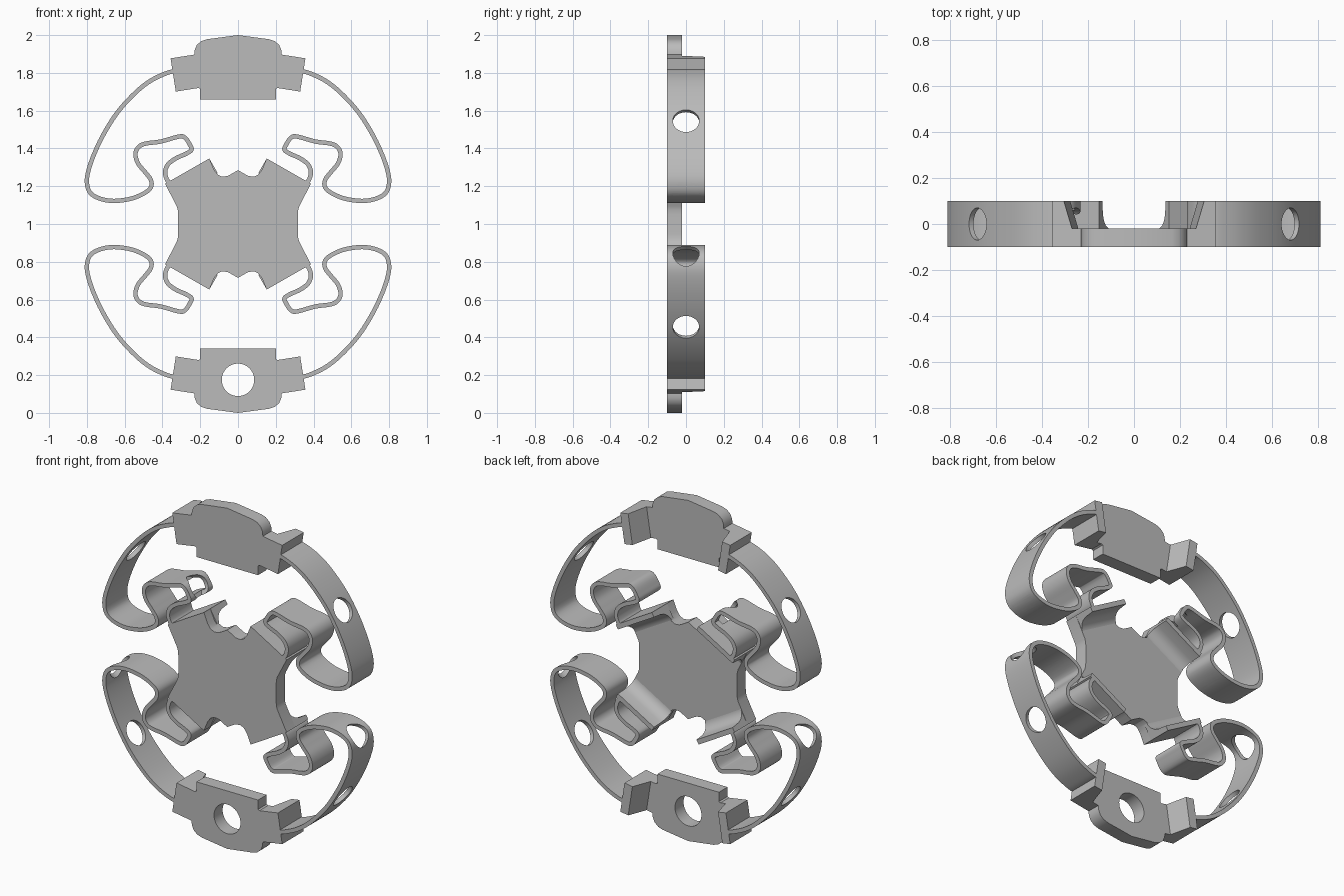
import bpy, bmesh, math
from mathutils import Vector

if "Cube" in bpy.data.objects:
    bpy.data.objects.remove(bpy.data.objects["Cube"])

grey = bpy.data.materials.new("plain_grey")
grey.diffuse_color = (0.5, 0.5, 0.5, 1)
grey.use_nodes = True
grey.node_tree.nodes["Principled BSDF"].inputs["Base Color"].default_value = grey.diffuse_color


def finish(name, bm):
    bmesh.ops.recalc_face_normals(bm, faces=bm.faces)
    me = bpy.data.meshes.new(name)
    bm.to_mesh(me)
    bm.free()
    me.materials.append(grey)
    ob = bpy.data.objects.new(name, me)
    bpy.context.collection.objects.link(ob)
    return ob


def prism(name, ring, offset):
    """Solid made by sweeping a closed 3D ring along an offset."""
    bm = bmesh.new()
    a = [bm.verts.new(p) for p in ring]
    b = [bm.verts.new(Vector(p) + Vector(offset)) for p in ring]
    bm.faces.new(a)
    bm.faces.new(b[::-1])
    for i in range(len(a)):
        j = (i + 1) % len(a)
        bm.faces.new((a[i], b[i], b[j], a[j]))
    return finish(name, bm)


def flip(p, sx, sz):
    return Vector((p[0] * sx, p[1], 1 + sz * (p[2] - 1)))


def cylinder(centre, axis, radius, depth):
    bm = bmesh.new()
    bmesh.ops.create_cone(bm, cap_ends=True, segments=40, radius1=radius,
                          radius2=radius, depth=depth)
    rot = Vector(axis).to_track_quat('Z', 'Y').to_matrix().to_4x4()
    rot.translation = centre
    bm.transform(rot)
    return finish("cutter", bm)


def combine(ob, others, operation):
    """Apply booleans one after another, removing the helper objects."""
    for other in others:
        mod = ob.modifiers.new("bool", 'BOOLEAN')
        mod.operation, mod.solver, mod.object = operation, 'EXACT', other
        bpy.context.view_layer.objects.active = ob
        bpy.ops.object.modifier_apply(modifier=mod.name)
        bpy.data.objects.remove(other)


def smooth(ob):
    bpy.ops.object.select_all(action='DESELECT')
    ob.select_set(True)
    bpy.context.view_layer.objects.active = ob
    bpy.ops.object.shade_smooth_by_angle(angle=math.radians(30))


def catmull(pts, steps=5):
    pts = [Vector(p) for p in pts]
    pts = [2 * pts[0] - pts[1]] + pts + [2 * pts[-1] - pts[-2]]
    out = []
    for a, b, c, d in zip(pts, pts[1:], pts[2:], pts[3:]):
        for k in range(steps):
            t = k / steps
            out.append(0.5 * (2 * b + (c - a) * t + (2 * a - 5 * b + 4 * c - d) * t * t
                              + (3 * b - a - 3 * c + d) * t ** 3))
    return out + [pts[-2]]


FRONT, WEB = -0.1, -0.02

# End blocks: thin holed plate with two deep, sloping ears
half = [(0, 2.0), (0.165, 1.978), (0.195, 1.968), (0.218, 1.948), (0.23, 1.92),
        (0.232, 1.88), (0.21, 1.72), (0.2, 1.715), (0.2, 1.66)]
outline = half + [(-x, z) for x, z in half[:0:-1]]
u = Vector((0.988, 0, -0.155))
v = Vector((-0.155, 0, -0.988))
ear_profile = [(-0.16, FRONT), (0, FRONT), (0, 0.1), (-0.052, 0.1),
               (-0.088, WEB), (-0.16, WEB)]
for label, sz in (("upper", 1), ("lower", -1)):
    block = prism(label + "_end_block", [flip((x, FRONT, z), 1, sz) for x, z in outline],
                  (0, WEB - FRONT, 0))
    ears = []
    for sx in (1, -1):
        ring = [Vector((0.357, 0, 1.877)) + u * s + Vector((0, y, 0)) for s, y in ear_profile]
        ears.append(prism("ear", [flip(p, sx, sz) for p in ring],
                          (v.x * 0.178 * sx, 0, v.z * 0.178 * sz)))
    combine(block, ears, 'UNION')
    combine(block, [cylinder((0, 0, 1 + sz * 0.825), (0, 1, 0), 0.086, 0.6)], 'DIFFERENCE')
    smooth(block)

# Central hub: cross-shaped plate with two holes and four deep flanges
quarter = [(0, 1.285), (0.03, 1.268), (0.055, 1.254), (0.085, 1.251), (0.108, 1.262),
           (0.127, 1.288), (0.152, 1.347), (0.386, 1.213), (0.325, 1.095),
           (0.319, 1.075), (0.318, 1.05)]
right = quarter + [(x, 2 - z) for x, z in quarter[::-1]]
outline = right + [(-x, z) for x, z in right[-2:0:-1]]
hub = prism("central_hub", [(x, FRONT, z) for x, z in outline], (0, WEB - FRONT, 0))
start, end = Vector((0.152, 0, 1.347)), Vector((0.386, 0, 1.213))
edge = end - start
inward = Vector((edge.z, 0, -edge.x)).normalized()
flange_profile = [(0, -0.04), (0, 0.1), (0.028, 0.1), (0.034, 0.04), (0.042, 0.015),
                  (0.058, -0.006), (0.08, -0.018), (0.09, WEB), (0.09, -0.04)]
flanges = []
for sx in (1, -1):
    for sz in (1, -1):
        ring = [start + inward * t + Vector((0, y, 0)) for t, y in flange_profile]
        flanges.append(prism("flange", [flip(p, sx, sz) for p in ring],
                             (edge.x * sx, 0, edge.z * sz)))
combine(hub, flanges, 'UNION')
combine(hub, [cylinder((s * 0.148, 0, 1), (0, 1, 0), 0.086, 0.6) for s in (1, -1)], 'DIFFERENCE')
smooth(hub)

# Four ribbon springs, each pierced by round holes
path = catmull([
    (0.335, 1.81), (0.38, 1.798), (0.46, 1.76), (0.54, 1.698), (0.635, 1.595),
    (0.71, 1.478), (0.763, 1.367), (0.795, 1.27), (0.799, 1.21), (0.78, 1.163),
    (0.73, 1.134), (0.657, 1.122), (0.567, 1.134), (0.498, 1.162), (0.461, 1.195),
    (0.462, 1.235), (0.493, 1.276), (0.53, 1.322), (0.543, 1.372), (0.525, 1.409),
    (0.487, 1.426), (0.408, 1.437), (0.312, 1.463), (0.28, 1.456), (0.255, 1.42),
    (0.246, 1.393), (0.275, 1.372), (0.328, 1.348), (0.37, 1.316), (0.386, 1.276),
    (0.377, 1.237), (0.36, 1.215)])
# hole centre, hole axis, cutter depth
holes = [((0.672, 1.54), (0.85, 0.53), 0.2), ((0.78, 1.16), (0.8, -0.6), 0.16),
         ((0.49, 1.168), (-0.5, -0.86), 0.12), ((0.262, 1.432), (-0.83, 0.55), 0.09)]
for up, sz in (("upper", 1), ("lower", -1)):
    for side, sx in (("right", 1), ("left", -1)):
        bm = bmesh.new()
        rows = []
        for i, p in enumerate(path):
            t = (path[min(i + 1, len(path) - 1)] - path[max(i - 1, 0)]).normalized()
            n = Vector((-t.y, t.x)) * 0.0115
            rows.append([bm.verts.new(flip((q.x, y, q.y), sx, sz)) for q, y in
                         ((p + n, -0.1), (p - n, -0.1), (p - n, 0.1), (p + n, 0.1))])
        for a, b in zip(rows, rows[1:]):
            for k in range(4):
                m = (k + 1) % 4
                bm.faces.new((a[k], a[m], b[m], b[k]))
        bm.faces.new(rows[0])
        bm.faces.new(rows[-1][::-1])
        spring = finish(f"{up}_{side}_spring", bm)
        cutters = [cylinder(flip((c[0], 0, c[1]), sx, sz), (d[0] * sx, 0, d[1] * sz), 0.07, depth)
                   for c, d, depth in holes]
        combine(spring, cutters, 'DIFFERENCE')
        smooth(spring)
